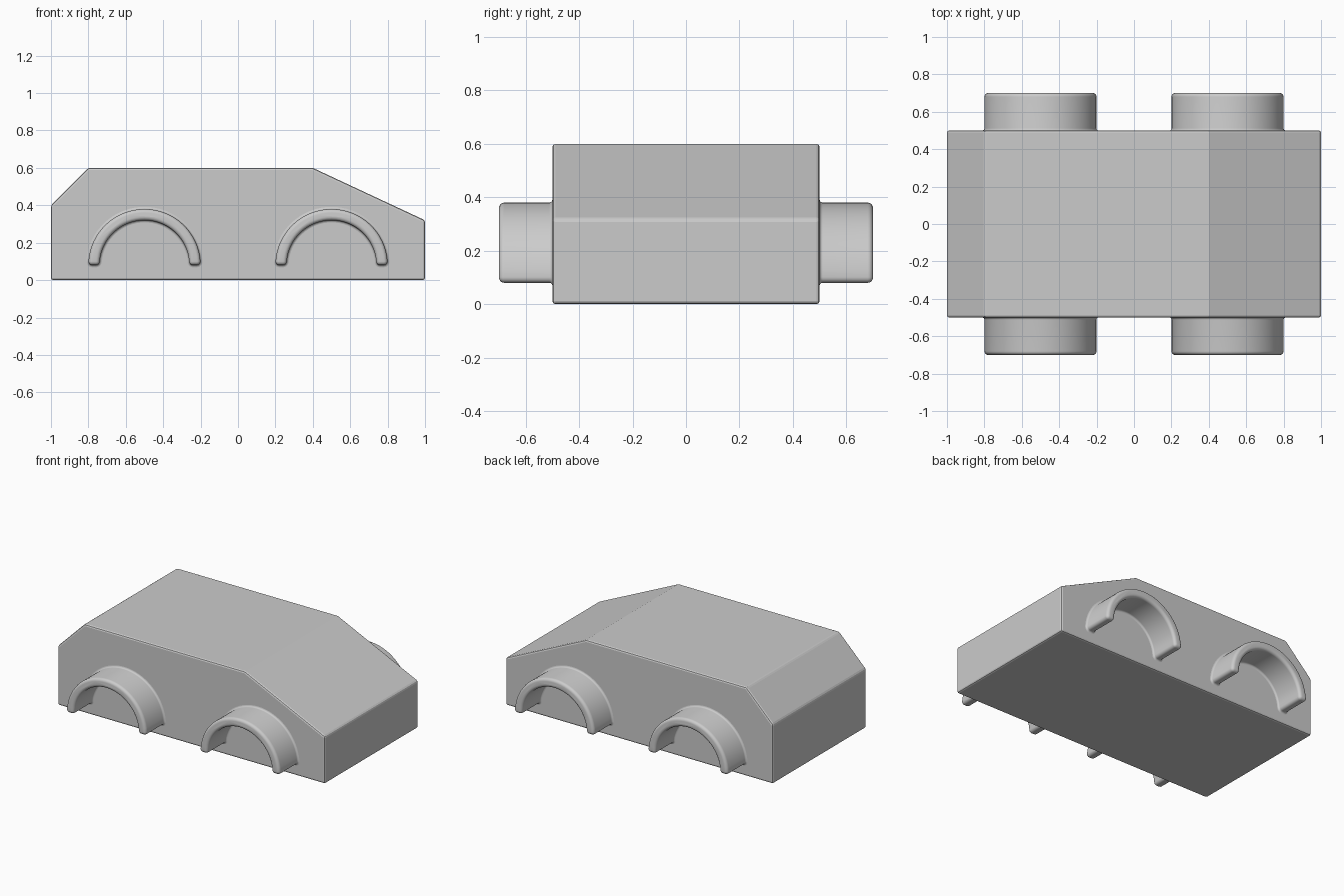
import bpy, bmesh
from math import sin, cos, pi, asin

if "Cube" in bpy.data.objects:
    bpy.data.objects.remove(bpy.data.objects["Cube"])


def add_object(name, bm):
    bmesh.ops.remove_doubles(bm, verts=bm.verts, dist=1e-5)
    bmesh.ops.recalc_face_normals(bm, faces=bm.faces)
    mesh = bpy.data.meshes.new(name)
    bm.to_mesh(mesh)
    bm.free()
    ob = bpy.data.objects.new(name, mesh)
    bpy.context.collection.objects.link(ob)
    return ob


def sweep(a, b, n):
    return [a + (b - a) * i / n for i in range(n + 1)]


# Car body: side profile extruded across the width, with a fine edge bevel
profile = [(-1, 0), (1, 0), (1, .32), (.4, .6), (-.8, .6), (-1, .4)]
bm = bmesh.new()
face = bm.faces.new([bm.verts.new((x, -.5, z)) for x, z in profile])
ext = bmesh.ops.extrude_face_region(bm, geom=[face])
bmesh.ops.translate(bm, vec=(0, 1, 0),
                    verts=[v for v in ext["geom"] if isinstance(v, bmesh.types.BMVert)])
body = add_object("car_body", bm)
bevel = body.modifiers.new("edge_bevel", "BEVEL")
bevel.width = .012
bevel.segments = 2
bevel.limit_method = "ANGLE"

# Wheel arches: rounded half rings, with a small fillet where they meet the body
ROUND, FILLET, AXLE_Z = .02, .012, .08
R_OUT, R_IN = .3 - ROUND, .24 + ROUND
A_OUT, A_IN = asin(ROUND / R_OUT), asin(ROUND / R_IN)


def arch_outline(s):
    """Half-ring outline grown by s around its core, with rounded leg corners."""
    pts = [((R_OUT + s) * cos(a), (R_OUT + s) * sin(a)) for a in sweep(A_OUT, pi - A_OUT, 32)]

    def corner(r, at, start, end):
        for a in sweep(start, end, 4):
            pts.append((r * cos(at) + s * cos(a), r * sin(at) + s * sin(a)))

    corner(R_OUT, pi - A_OUT, pi - A_OUT, 1.5 * pi)
    corner(R_IN, pi - A_IN, 1.5 * pi, 2 * pi - A_IN)
    pts += [((R_IN - s) * cos(a), (R_IN - s) * sin(a)) for a in sweep(pi - A_IN, A_IN, 32)]
    corner(R_IN, A_IN, pi + A_IN, 1.5 * pi)
    corner(R_OUT, A_OUT, 1.5 * pi, 2 * pi + A_OUT)
    return pts


levels = [(ROUND + FILLET, .48)]
levels += [(ROUND + FILLET * (1 - cos(t)), .5 + FILLET * (1 - sin(t))) for t in sweep(pi / 2, 0, 4)]
levels += [(ROUND * cos(t), .7 - ROUND + ROUND * sin(t)) for t in sweep(0, pi / 2, 5)]


def wheel_arch(name, cx, side):
    bm = bmesh.new()
    loops = [[bm.verts.new((cx + x, side * y, AXLE_Z + z)) for x, z in arch_outline(s)]
             for s, y in levels]
    n = len(loops[0])
    for a, b in zip(loops, loops[1:]):
        for i in range(n):
            j = (i + 1) % n
            bm.faces.new((a[i], a[j], b[j], b[i]))
    bm.faces.new(loops[0])
    bm.faces.new(loops[-1])
    ob = add_object(name, bm)
    bpy.ops.object.select_all(action="DESELECT")
    ob.select_set(True)
    bpy.context.view_layer.objects.active = ob
    bpy.ops.object.shade_smooth_by_angle()


for end, cx in (("rear", -.5), ("front", .5)):
    for side_name, side in (("right", -1), ("left", 1)):
        wheel_arch(f"{end}_{side_name}_wheel_arch", cx, side)
